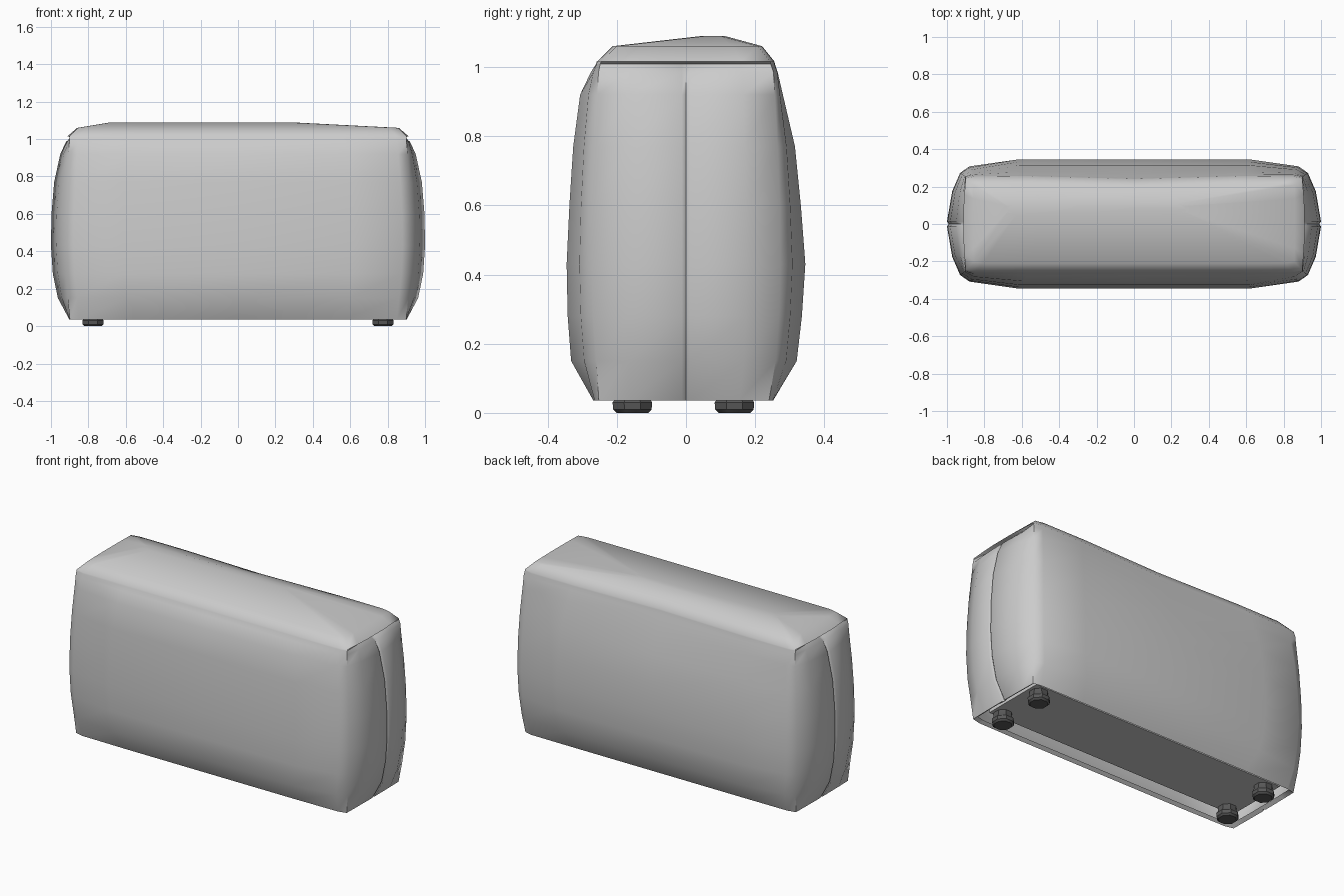
import bpy, bmesh
from mathutils import Matrix

if "Cube" in bpy.data.objects:
    bpy.data.objects.remove(bpy.data.objects["Cube"])


def lerp(a, b, t):
    return a + (b - a) * t


def finish(bm, name, angle):
    bmesh.ops.recalc_face_normals(bm, faces=bm.faces)
    mesh = bpy.data.meshes.new(name)
    bm.to_mesh(mesh)
    bm.free()
    ob = bpy.data.objects.new(name, mesh)
    bpy.context.collection.objects.link(ob)
    bpy.ops.object.select_all(action='DESELECT')
    ob.select_set(True)
    bpy.context.view_layer.objects.active = ob
    bpy.ops.object.shade_smooth_by_angle(angle=angle)
    return ob


# One horizontal section of the pillow shape: corners stay nearly upright
# while the faces bulge with t. xs is the end reach, yf/yb front and back reach,
# tuck pulls the end inward, seam is the end groove depth, ox shifts along x
def ring(z, xs, t, yf, yb, tuck=0, seam=0, ox=0):
    mid = (yf + yb) / 2 if yf > 0 else 0
    sag = .015 if .9 < z < 1.07 else 0

    def quarter(sx, ye):
        s, h = (1 if ye > mid else -1), abs(ye - mid)
        cx = min(lerp(.9, .93, t), xs - .003)
        cy = min(lerp(.262, .283, t), h - .002)
        pts = [(xs - tuck, .012 if seam else .3 * cy),
               (lerp(cx, xs, .6) - tuck * .5, .62 * cy),
               (cx, cy - .01),
               (cx - .05, lerp(cy, h, .4)),
               (xs * .62, h)]
        return [(ox + sx * x, mid + s * y, z) for x, y in pts]

    groove = xs - seam - tuck
    return ([(ox + groove, mid, z)] + quarter(1, yb) + [(ox, yb - sag, z)]
            + quarter(-1, yb)[::-1] + [(ox - groove, mid, z)] + quarter(-1, yf)
            + [(ox, yf, z)] + quarter(1, yf)[::-1])


# Fabric cover: bottom hem, bulging walls, folded end tops, crowned top
levels = [
    (.052, .88, 0, -.25, .24),
    (.036, .902, 0, -.268, .252, 0, .01),
    (.15, .963, .35, -.332, .32, 0, .01),
    (.28, .99, .8, -.342, .335, 0, .01),
    (.43, 1.0, 1, -.345, .345, 0, .01),
    (.60, .997, .9, -.337, .332, 0, .01),
    (.77, .983, .6, -.326, .315, 0, .01),
    (.92, .95, .2, -.306, .28, 0, .01),
    (.985, .925, .05, -.275, .265, .005, .01),
    (1.008, .905, 0, -.26, .257, .025, .01),
    (1.015, .912, 0, -.258, .256),
    (1.06, .86, 0, -.212, .22),
    (1.09, .48, 0, .05, .11, 0, 0, -.2),
]
bm = bmesh.new()
loops = [[bm.verts.new(p) for p in ring(*lv)] for lv in levels]
n = len(loops[0])
for low, high in zip(loops, loops[1:]):
    for i in range(n):
        j = (i + 1) % n
        bm.faces.new((low[i], low[j], high[j], high[i]))
bm.faces.new(loops[-1])
finish(bm, "fabric_cover", .9)

# Base panel seen through the open underside
bm = bmesh.new()
bmesh.ops.create_cube(bm, size=1, matrix=Matrix.Translation((0, .005, .08))
                      @ Matrix.Diagonal((1.68, .39, .02, 1)))
finish(bm, "base_panel", .5)

# Four stubby feet
mat = bpy.data.materials.new("foot_dark")
mat.diffuse_color = (.1, .1, .1, 1)
mat.use_nodes = True
mat.node_tree.nodes["Principled BSDF"].inputs["Base Color"].default_value = mat.diffuse_color
for sx, side in ((-1, "left"), (1, "right")):
    for y, end in ((-.155, "front"), (.14, "back")):
        bm = bmesh.new()
        prev = None
        for r, z in ((.05, 0), (.06, .01), (.062, .03), (.053, .042), (.05, .08)):
            tmp = bmesh.ops.create_circle(
                bm, segments=8, radius=r,
                matrix=Matrix.Translation((sx * .775, y, z))
                @ Matrix.Rotation(.3927, 4, 'Z'))["verts"]
            if prev:
                for i in range(8):
                    j = (i + 1) % 8
                    bm.faces.new((prev[i], prev[j], tmp[j], tmp[i]))
            else:
                bm.faces.new(tmp)
            prev = tmp
        bm.faces.new(prev)
        finish(bm, f"{end}_{side}_foot", .6).data.materials.append(mat)
